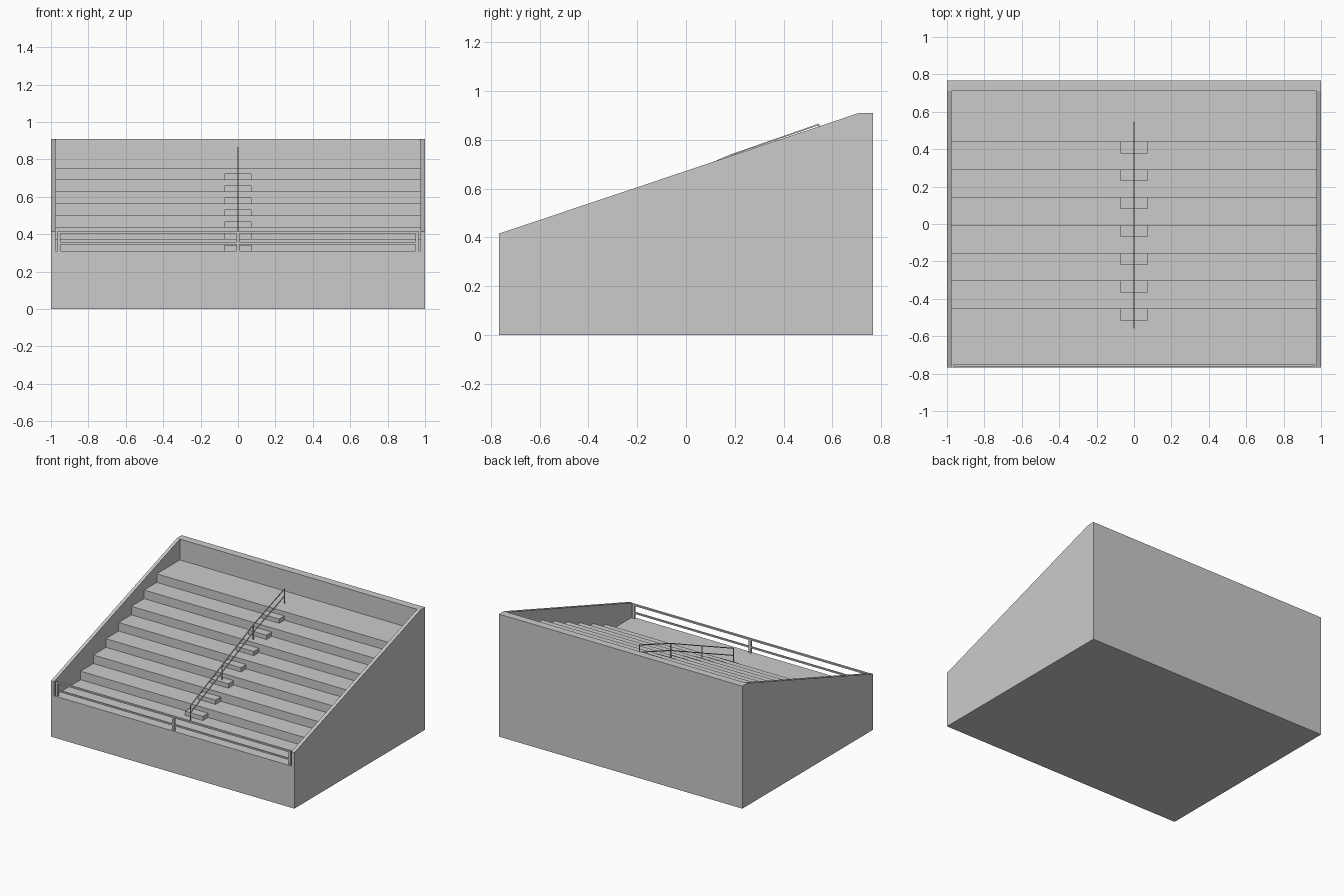
import bpy, bmesh
from mathutils import Vector

if "Cube" in bpy.data.objects:
    bpy.data.objects.remove(bpy.data.objects["Cube"])

TIERS, RISE, RUN = 8, 0.0636, 0.149
Y0, Z0 = -0.455, 0.31          # first riser position, lowest tier height
FRONT, BACK, INNER = -0.767, 0.767, 0.975


def finish(name, bm):
    bmesh.ops.recalc_face_normals(bm, faces=bm.faces)
    mesh = bpy.data.meshes.new(name)
    bm.to_mesh(mesh)
    bm.free()
    ob = bpy.data.objects.new(name, mesh)
    bpy.context.collection.objects.link(ob)
    return ob


def extrude_profile(name, pts, x0, x1):
    """Extrude a (y, z) outline along x."""
    bm = bmesh.new()
    face = bm.faces.new([bm.verts.new((x0, y, z)) for y, z in pts])
    geo = bmesh.ops.extrude_face_region(bm, geom=[face])["geom"]
    moved = [v for v in geo if isinstance(v, bmesh.types.BMVert)]
    bmesh.ops.translate(bm, verts=moved, vec=(x1 - x0, 0, 0))
    return finish(name, bm)


def box(name, x0, x1, y0, y1, z0, z1):
    return extrude_profile(name, [(y0, z0), (y1, z0), (y1, z1), (y0, z1)], x0, x1)


# Stepped seating tiers with the back wall
profile = [(FRONT, 0), (FRONT, Z0)]
for i in range(TIERS - 1):
    y, z = Y0 + i * RUN, Z0 + i * RISE
    profile += [(y, z), (y, z + RISE)]
profile += [(0.71, Z0 + (TIERS - 1) * RISE), (0.71, 0.91), (BACK, 0.91), (BACK, 0)]
extrude_profile("seating_tiers", profile, -INNER, INNER)

# Sloped side walls
side = [(FRONT, 0), (BACK, 0), (BACK, 0.91), (0.71, 0.91), (FRONT, 0.415)]
extrude_profile("side_wall_left", side, -1, -INNER)
extrude_profile("side_wall_right", side, INNER, 1)

# Half-height aisle steps
for i in range(TIERS - 1):
    y, z = Y0 + i * RUN, Z0 + i * RISE
    box(f"aisle_step_{i + 1}", -0.073, 0.073, y - 0.061, y, z, z + RISE / 2)

# Front guard rail: three posts, two bars
for i, x in enumerate((-0.957, 0, 0.957)):
    box(f"guard_post_{i + 1}", x - 0.009, x + 0.009, -0.763, -0.748, Z0, 0.406)
box("guard_top_bar", -0.966, 0.966, -0.763, -0.748, 0.405, 0.416)
box("guard_middle_bar", -0.966, 0.966, -0.761, -0.750, 0.346, 0.357)

# Aisle handrail: posts and two bars following the slope
R = 0.003
posts = [(-0.557, 0.31), (-0.187, 0.469), (0.18, 0.628), (0.545, 0.755)]
for i, (y, z) in enumerate(posts):
    box(f"handrail_post_{i + 1}", -R, R, y - R, y + R, z, z + 0.108)
for name, h in (("handrail_top_bar", 0.108), ("handrail_middle_bar", 0.055)):
    outline = [(y, z + h + R) for y, z in posts] + [(y, z + h - R) for y, z in reversed(posts)]
    extrude_profile(name, outline, -R, R)
